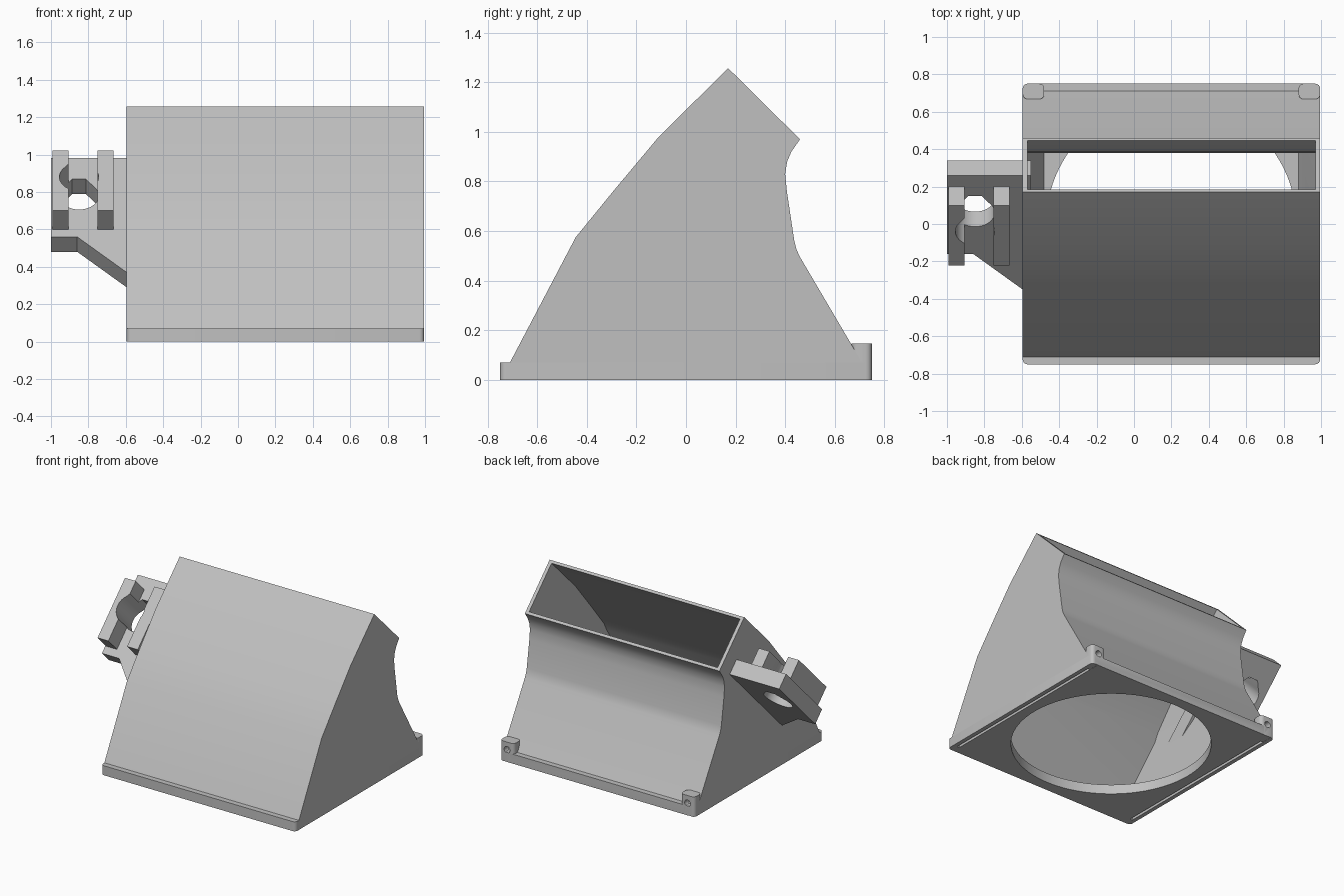
import bpy, math
from mathutils import Vector, Matrix

if "Cube" in bpy.data.objects:
    bpy.data.objects.remove(bpy.data.objects["Cube"])

grey = bpy.data.materials.new("light_grey_plastic")
grey.diffuse_color = (0.53, 0.53, 0.53, 1)
grey.use_nodes = True
grey.node_tree.nodes["Principled BSDF"].inputs["Base Color"].default_value = grey.diffuse_color

X0, X1 = -0.595, 0.995          # duct side faces
CX = (X0 + X1) / 2
YZ = Matrix(((0, 0, 1, 0), (1, 0, 0, 0), (0, 1, 0, 0), (0, 0, 0, 1)))    # (y, z) outline, pushed along x
XZ = Matrix(((1, 0, 0, 0), (0, 0, -1, 0), (0, 1, 0, 0), (0, 0, 0, 1)))   # (x, z) outline, pushed along -y
XY = Matrix.Identity(4)
S = math.sqrt(0.5)
TILT = Matrix(((1, 0, 0, 0), (0, S, -S, 0), (0, S, S, 0), (0, 0, 0, 1)))  # bracket plane at 45 degrees


def prism(name, pts, a, b, frame=XY):
    """Extrude a 2D outline from depth a to depth b in the given frame."""
    n = len(pts)
    verts = [frame @ Vector((p[0], p[1], d)) for d in (a, b) for p in pts]
    faces = [list(range(n))[::-1], list(range(n, 2 * n))]
    faces += [[i, (i + 1) % n, n + (i + 1) % n, n + i] for i in range(n)]
    me = bpy.data.meshes.new(name)
    me.from_pydata(verts, [], faces)
    me.materials.append(grey)
    ob = bpy.data.objects.new(name, me)
    bpy.context.collection.objects.link(ob)
    bpy.context.view_layer.objects.active = ob
    bpy.ops.object.select_all(action='DESELECT')
    ob.select_set(True)
    bpy.ops.object.mode_set(mode='EDIT')
    bpy.ops.mesh.select_all(action='SELECT')
    bpy.ops.mesh.normals_make_consistent(inside=False)
    bpy.ops.object.mode_set(mode='OBJECT')
    return ob


def rect(x0, x1, y0, y1):
    return [(x0, y0), (x1, y0), (x1, y1), (x0, y1)]


def circle(cx, cy, r, n):
    return [(cx + r * math.cos(2 * math.pi * i / n), cy + r * math.sin(2 * math.pi * i / n)) for i in range(n)]


def rounded(x0, x1, y0, y1, r, n=4):
    pts = []
    for k, (cx, cy) in enumerate(((x1 - r, y1 - r), (x0 + r, y1 - r), (x0 + r, y0 + r), (x1 - r, y0 + r))):
        for i in range(n + 1):
            a = math.pi / 2 * (k + i / n)
            pts.append((cx + r * math.cos(a), cy + r * math.sin(a)))
    return pts


def boolean(ob, other, op='DIFFERENCE'):
    m = ob.modifiers.new("cut", 'BOOLEAN')
    m.operation, m.object, m.solver = op, other, 'EXACT'
    bpy.context.view_layer.objects.active = ob
    bpy.ops.object.modifier_apply(modifier=m.name)
    bpy.data.objects.remove(other)


def smooth(ob, deg=25):
    bpy.ops.object.select_all(action='DESELECT')
    ob.select_set(True)
    bpy.context.view_layer.objects.active = ob
    bpy.ops.object.shade_smooth_by_angle(angle=math.radians(deg))


def inset(pts, dist):
    """Mitred inset of a clockwise outline, one distance per edge."""
    lines = []
    for i, p in enumerate(pts):
        p, q = Vector(p), Vector(pts[(i + 1) % len(pts)])
        d = (q - p).normalized()
        lines.append((p + Vector((d.y, -d.x)) * dist[i], d))
    out = []
    for i in range(len(pts)):
        (p, d), (q, e) = lines[i - 1], lines[i]
        t = (q - p).cross(e) / d.cross(e)
        out.append(p + d * t)
    return out


# Duct body: side outline, hollowed to a thin wall
front = [(-0.71, 0.07), (-0.445, 0.575), (-0.29, 0.765), (-0.11, 0.98), (0.17, 1.257)]
back = [(0.46, 0.97), (0.425, 0.92), (0.408, 0.88), (0.40, 0.83), (0.407, 0.76),
        (0.437, 0.56), (0.446, 0.525), (0.46, 0.495), (0.71, 0.07)]
outline = front + back
walls = [0.02] * len(outline)
walls[len(front) - 1] = -0.05      # open mouth
walls[-1] = -0.03                  # open bottom
body = prism("duct_body", outline, X0, X1, YZ)
cavity = prism("cavity", inset(outline, walls), X0 - 0.1, X1 + 0.1, YZ)
taper = prism("cavity_taper", [(-0.57, 1.5), (-0.57, 0.5), (-0.48, 0.07), (-0.48, -0.1),
                               (0.88, -0.1), (0.88, 0.07), (0.97, 0.5), (0.97, 1.5)], -1, 1, XZ)
boolean(cavity, taper, 'INTERSECT')
boolean(body, cavity)
smooth(body)

# Base plate with the round fan opening and two underside grooves
base = prism("base_plate", rounded(X0, X1, -0.75, 0.75, 0.025), 0, 0.07)
boolean(base, prism("fan_hole", circle(CX, 0, 0.67, 96), -0.1, 0.2))
for s in (-1, 1):
    gx = CX + s * 0.755
    boolean(base, prism("groove", rect(gx - 0.01, gx + 0.01, -0.69, 0.8), -0.05, 0.02))
smooth(base)

# Screw lugs on the back corners
for side, x0, x1 in (("left", X0, X0 + 0.115), ("right", X1 - 0.115, X1)):
    lug = prism("screw_lug_" + side, rounded(x0, x1, 0.668, 0.75, 0.025), 0.001, 0.147)
    boolean(lug, prism("screw_hole", circle((x0 + x1) / 2, 0.09, 0.024, 20), -0.8, -0.69, XZ))
    smooth(lug)


# Tilted side bracket: plate plus two clamp ears, bored through
def bore():
    r = 0.105
    pts = [(-0.85 + r * math.cos(a), 0.594 + r * math.sin(a))
           for a in (math.radians(135 + 270 * i / 30) for i in range(31))]
    pts += [(-0.85 + 0.35 * r, 0.594 + 1.2 * r), (-0.85 - 0.35 * r, 0.594 + 1.2 * r)]
    return prism("bore", pts, 0.2, 0.9, TILT)


plate = prism("bracket_plate", [(-1.0, 0.877), (-1.0, 0.283), (-0.86, 0.283),
                                (-0.55, -0.032), (-0.55, 0.877)], 0.396, 0.509, TILT)
boolean(plate, bore())
smooth(plate)
for side, x0, x1 in (("outer", -0.993, -0.905), ("inner", -0.752, -0.665)):
    ear = prism("clamp_ear_" + side, rect(x0, x1, 0.339, 0.792), 0.508, 0.651, TILT)
    boolean(ear, bore())
    smooth(ear)
